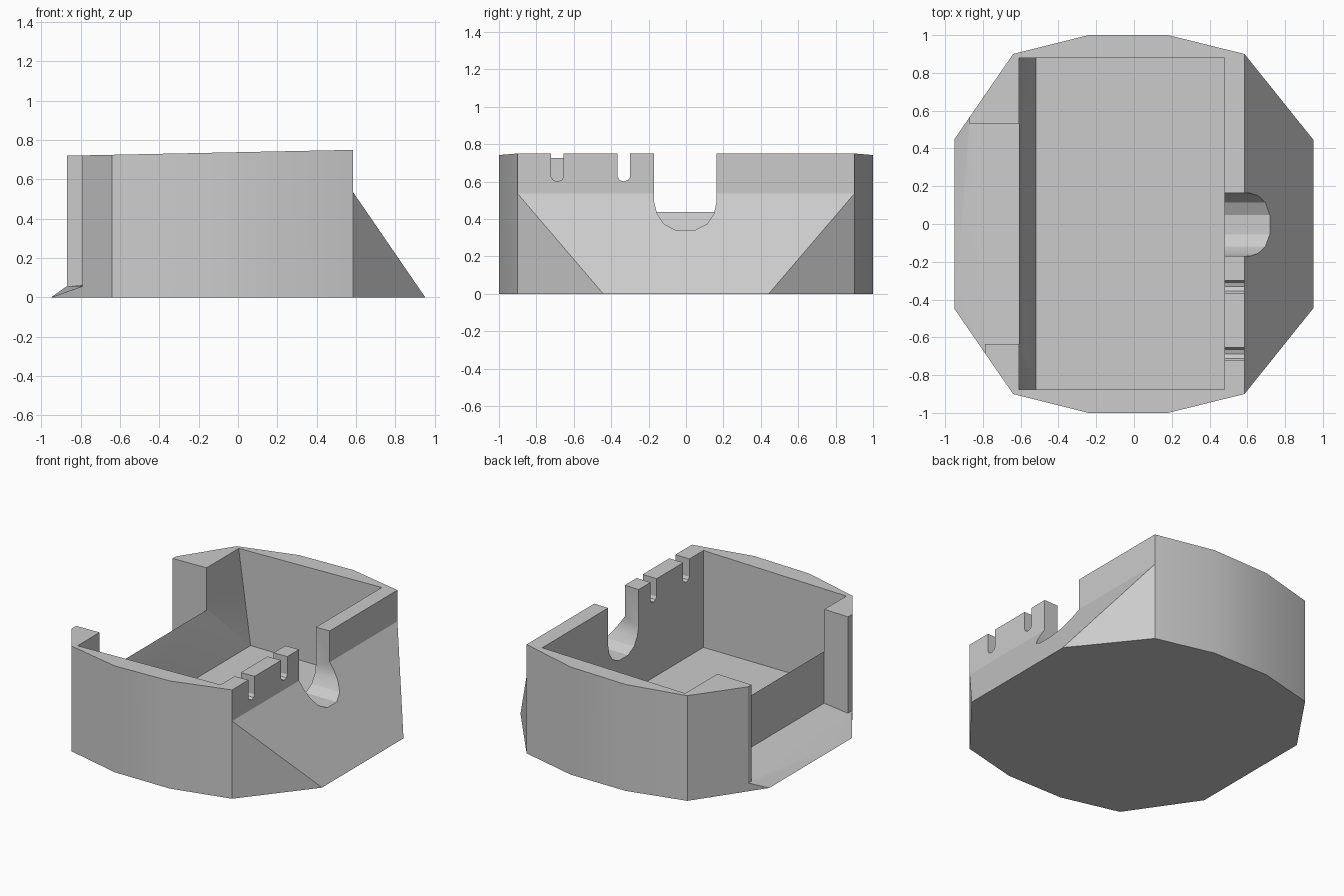
import bpy, bmesh

if "Cube" in bpy.data.objects:
    bpy.data.objects.remove(bpy.data.objects["Cube"])


def obj_from_bm(name, bm):
    bmesh.ops.recalc_face_normals(bm, faces=bm.faces)
    me = bpy.data.meshes.new(name)
    bm.to_mesh(me)
    bm.free()
    ob = bpy.data.objects.new(name, me)
    bpy.context.collection.objects.link(ob)
    return ob


def prism(name, low, high):
    """Closed solid between two matching loops of points."""
    bm = bmesh.new()
    a = [bm.verts.new(p) for p in low]
    b = [bm.verts.new(p) for p in high]
    n = len(a)
    bm.faces.new(a)
    bm.faces.new(b)
    for i in range(n):
        j = (i + 1) % n
        bm.faces.new((a[i], a[j], b[j], b[i]))
    return obj_from_bm(name, bm)


def hull(name, pts):
    bm = bmesh.new()
    for p in pts:
        bm.verts.new(p)
    bmesh.ops.convex_hull(bm, input=bm.verts)
    bmesh.ops.dissolve_limit(bm, angle_limit=0.001, verts=bm.verts, edges=bm.edges)
    return obj_from_bm(name, bm)


def box(name, x0, x1, y0, y1, z0, z1):
    return hull(name, [(x, y, z) for x in (x0, x1) for y in (y0, y1) for z in (z0, z1)])


def boolean(target, tool, op='DIFFERENCE'):
    tool.hide_render = True
    m = target.modifiers.new("cut", 'BOOLEAN')
    m.operation, m.solver, m.object = op, 'EXACT', tool
    bpy.context.view_layer.objects.active = target
    bpy.ops.object.modifier_apply(modifier=m.name)
    bpy.data.objects.remove(tool)


def wall_slot(name, prof):
    """Profile in y/z pushed along x through the right wall."""
    return prism(name, [(0.3, y, z) for y, z in prof], [(1.3, y, z) for y, z in prof])


# Outer shell: twelve-sided block with a gently sloping top
half = [(0.95, 0.445), (0.585, 0.9), (0.18, 1.0), (-0.24, 1.0), (-0.64, 0.9), (-0.95, 0.45)]
outline = half + [(x, -y) for x, y in reversed(half)]
body = prism("tray_body", [(x, y, 0) for x, y in outline],
             [(x, y, 0.738 + 0.0205 * x) for x, y in outline])

# Sloped right side
wedge = [(0.585, 2), (0.585, 0.535), (0.95, 0.003), (1.6, -0.944), (3, -0.944), (3, 2)]
boolean(body, prism("wedge_cutter", [(x, -2, z) for x, z in wedge],
                    [(x, 2, z) for x, z in wedge]))

# Inner cavity with leaning back wall
y0, y1, floor = -0.875, 0.88, 0.08
pts = [(x, y, floor) for x in (-0.52, 0.48) for y in (y0, y1)]
pts += [(x, y, 2) for x in (-0.61, 0.48) for y in (y0, y1)]
pts += [(-0.61, y0, 0.72), (-0.61, y1, 0.72), (-0.61, -0.635, 0.44), (-0.61, 0.53, 0.44)]
boolean(body, hull("cavity_cutter", pts))

# Opening at the back and trimmed pillar ends
boolean(body, box("opening_cutter", -2, -0.609, -0.635, 0.53, -1, 3))
boolean(body, box("pillar_trim_a", -2, -0.87, 0.4, 1.5, -1, 3))
boolean(body, box("pillar_trim_b", -2, -0.79, -1.5, -0.5, -1, 3))

# Ledge below the opening
rim = [(-0.87, 0.566), (-0.79, -0.682)]
pts = [(-0.95, 0.45, 0), (-0.95, -0.45, 0)]
pts += [(x, y, z) for x, y in rim for z in (0, 0.057)]
pts += [(-0.59, y, z) for y in (0.566, -0.682) for z in (0, 0.08)]
boolean(body, hull("ledge", pts), 'UNION')

# Large rounded notch in the right wall
boolean(body, wall_slot("notch_cutter", [
    (-0.17, 2), (-0.17, 0.49), (-0.155, 0.43), (-0.12, 0.375), (-0.055, 0.34),
    (0.048, 0.34), (0.115, 0.375), (0.15, 0.43), (0.163, 0.49), (0.163, 2)]))

# Two narrow slots
for yc in (-0.688, -0.332):
    boolean(body, wall_slot("slot_cutter", [
        (yc - 0.033, 2), (yc - 0.033, 0.625), (yc - 0.023, 0.608), (yc, 0.6),
        (yc + 0.023, 0.608), (yc + 0.033, 0.625), (yc + 0.033, 2)]))

# Smooth the curved side walls, keep the rest crisp
body.select_set(True)
bpy.context.view_layer.objects.active = body
bpy.ops.object.shade_smooth_by_angle(angle=0.4)
